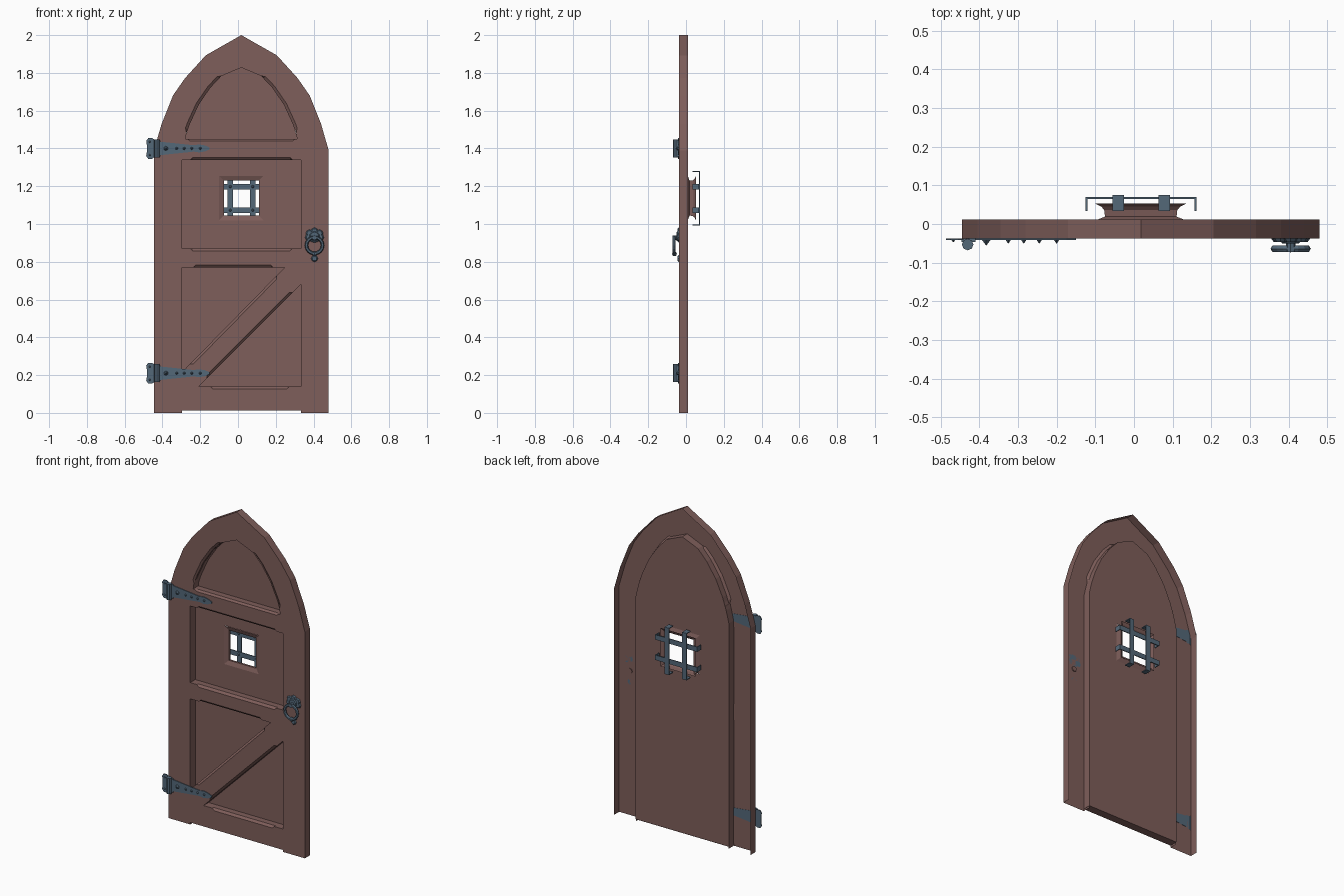
import bpy, bmesh, math
from mathutils import Vector, Matrix

if "Cube" in bpy.data.objects:
    bpy.data.objects.remove(bpy.data.objects["Cube"])

CX = 0.0175            # door centre line
FRONT, BACK = -0.038, 0.011


def material(name, col):
    m = bpy.data.materials.new(name)
    m.diffuse_color = (*col, 1)
    m.use_nodes = True
    m.node_tree.nodes["Principled BSDF"].inputs["Base Color"].default_value = m.diffuse_color
    return m


WOOD = material("brown_wood", (0.21, 0.112, 0.103))
IRON = material("blue_grey_iron", (0.088, 0.138, 0.19))


def finish(bm, name, mat, smooth=False, recalc=True):
    if recalc:
        bmesh.ops.recalc_face_normals(bm, faces=bm.faces[:])
    me = bpy.data.meshes.new(name)
    bm.to_mesh(me)
    bm.free()
    me.materials.append(mat)
    ob = bpy.data.objects.new(name, me)
    bpy.context.collection.objects.link(ob)
    if smooth:
        for p in me.polygons:
            p.use_smooth = True
    return ob


def loop(bm, pts, y):
    return [bm.verts.new((p[0], y, p[1])) for p in pts]


def ring_edges(bm, vs):
    return [bm.edges.new((vs[i], vs[(i + 1) % len(vs)])) for i in range(len(vs))]


def bridge(bm, a, b, skip=lambda p, q: False):
    n = len(a)
    for i in range(n):
        j = (i + 1) % n
        if not skip(a[i].co, a[j].co):
            bm.faces.new((a[i], a[j], b[j], b[i]))


def fill(bm, edges, facing):
    r = bmesh.ops.triangle_fill(bm, use_beauty=True, use_dissolve=False,
                                edges=edges, normal=(0, facing, 0))
    fs = [f for f in r["geom"] if isinstance(f, bmesh.types.BMFace)]
    for f in fs:
        f.normal_update()
        if f.normal.y * facing < 0:
            f.normal_flip()


def chamfered(pts, edges, m=0.06, w=0.013):
    """Counter-clockwise opening; listed edges get a stopped chamfer: (x, z, dx, dz)."""
    out = []
    for i, p in enumerate(pts):
        out.append((*p, 0, 0))
        if i in edges:
            a, b = Vector(p), Vector(pts[(i + 1) % len(pts)])
            d = (b - a).normalized()
            n = Vector((d.y, -d.x)) * w
            for q, s in ((a + d * m, 0), (a + d * (m + w), 1),
                         (b - d * (m + w), 1), (b - d * m, 0)):
                out.append((q.x, q.y, n.x * s, n.y * s))
    return out


def arch(half, bottom):
    """Mirror the right half of an arch; last point is the apex."""
    right = [(CX + x, z) for x, z in half]
    left = [(CX - x, z) for x, z in half[-2::-1]]
    return bottom[len(bottom) // 2:] + right + left + bottom[:len(bottom) // 2]


OUTER = [(0.4625, 1.39), (0.422, 1.53), (0.362, 1.68), (0.298, 1.772), (0.188, 1.893), (0, 2.0)]
INNER = [(0.315, 1.38), (0.297, 1.455), (0.272, 1.53), (0.226, 1.63), (0.165, 1.72),
         (0.106, 1.783), (0, 1.828)]
L, R = CX - 0.315, CX + 0.315

# ---- door frame: open-backed shell with stiles, rails and brace
outer = arch(OUTER, [(CX - 0.4625, 0), (L, 0), (L, 0.012), (R, 0.012), (R, 0), (CX + 0.4625, 0)])
holes = [
    chamfered([(L, 0.87), (R, 0.87), (R, 1.34), (L, 1.34)], {0, 2}, 0.045),
    chamfered([(L, 0.215), (0.247, 0.77), (L, 0.77)], {0, 1}, 0.06),
    chamfered([(-0.207, 0.14), (R, 0.14), (R, 0.68)], {0, 2}, 0.06),
]
# arched top opening, chamfer following the curve and the sill
top = chamfered([(CX - 0.295, 1.45), (CX + 0.295, 1.45)], {0}, 0.012, 0.01)
half = [(0.29, 1.485, 0, 0), (0.282, 1.503, 0.014, 0.004), (0.272, 1.53, 0.014, 0.005),
        (0.226, 1.63, 0.013, 0.008), (0.165, 1.72, 0.011, 0.01), (0.118, 1.77, 0.009, 0.011),
        (0.106, 1.783, 0, 0)]
top += [(CX + x, z, dx, dz) for x, z, dx, dz in half] + [(CX, 1.828, 0, 0)]
top += [(CX - x, z, -dx, dz) for x, z, dx, dz in half[::-1]]
holes.append(top)

bm = bmesh.new()
of, ob_ = loop(bm, outer, FRONT), loop(bm, outer, BACK)
edges = ring_edges(bm, of)
bridge(bm, ob_, of, lambda p, q: p.z < 0.005 and q.z < 0.005)
for h in holes:
    f = loop(bm, [(x + dx, z + dz) for x, z, dx, dz in h], FRONT)
    mid, bk = loop(bm, h, FRONT + 0.012), loop(bm, h, BACK)
    edges += ring_edges(bm, f)
    bridge(bm, f, mid)
    bridge(bm, mid, bk)
fill(bm, edges, -1)
finish(bm, "door_frame", WOOD, recalc=False)

# ---- back panel: one sheet behind all openings, with side walls and window hole
WZ, WIDE, NARROW = 1.137, 0.118, 0.0925


def square(h):
    return [(CX - h, WZ - h), (CX + h, WZ - h), (CX + h, WZ + h), (CX - h, WZ + h)]


bm = bmesh.new()
pts = arch([(x + 0.001 if x else 0, z + 0.001) for x, z in INNER],
           [(L - 0.001, 0.013), (R + 0.001, 0.013)])
pb, pf = loop(bm, pts, BACK), loop(bm, pts, FRONT + 0.002)
bridge(bm, pf, pb)
fill(bm, ring_edges(bm, loop(bm, square(WIDE), BACK)) +
     [e for e in bm.edges if all(v in pb for v in e.verts)], 1)
finish(bm, "back_panel", WOOD, recalc=False)

# ---- window surround: waisted square tunnel
bm = bmesh.new()
rings = [loop(bm, square(h), y) for h, y in
         ((WIDE, BACK - 0.002), (NARROW, 0.019), (NARROW + 0.002, 0.036), (0.102, 0.045), (WIDE, 0.053))]
for a, b in zip(rings, rings[1:]):
    bridge(bm, a, b)
finish(bm, "window_surround", WOOD)


# ---- shared part builders
def add_box(bm, lo, hi):
    c = [(a + b) / 2 for a, b in zip(lo, hi)]
    s = [b - a for a, b in zip(lo, hi)]
    bmesh.ops.create_cube(bm, size=1, matrix=Matrix.Translation(c) @ Matrix.Diagonal((*s, 1)))


def add_cone(bm, x, y0, y1, z, r0, r1, n=8):
    """Cone or disc along y, radius r0 at y0 and r1 at y1."""
    m = Matrix.Translation((x, (y0 + y1) / 2, z)) @ Matrix.Rotation(-math.pi / 2, 4, 'X')
    bmesh.ops.create_cone(bm, cap_ends=True, segments=n, radius1=r0, radius2=r1,
                          depth=y1 - y0, matrix=m)


def add_plate(bm, pts, y0, y1):
    a, b = loop(bm, pts, y0), loop(bm, pts, y1)
    bridge(bm, a, b)
    bm.faces.new(a)
    bm.faces.new(b)


# ---- window grille: bent flat bars with rivets
bm = bmesh.new()
VX, HZ, W, T = (-0.041, 0.078), (1.073, 1.198), 0.015, 0.005
for x in VX:
    add_box(bm, (x - W, 0.07, 0.992), (x + W, 0.075, 1.28))
    for z in (0.992, 1.28 - T):
        add_box(bm, (x - W, 0.034, z), (x + W, 0.07, z + T))
for z in HZ:
    add_box(bm, (-0.125, 0.065, z - W), (0.162, 0.07, z + W))
    for x in (-0.125, 0.162 - T):
        add_box(bm, (x, 0.034, z - W), (x + T, 0.065, z + W))
    for x in VX:
        add_cone(bm, x, 0.06, 0.065, z, 0.004, 0.008, 6)
finish(bm, "window_grille", IRON)

# ---- strap hinges
STRAP = [(-0.415, 0.036), (-0.33, 0.027), (-0.235, 0.017), (-0.205, 0.021), (-0.175, 0.016), (-0.15, 0.005)]
LEAF = [(-0.44, 0.045), (-0.455, 0.055), (-0.475, 0.055), (-0.486, 0.04), (-0.482, 0.015)]
for name, hz in (("upper", 1.4), ("lower", 0.21)):
    bm = bmesh.new()
    for shape in (STRAP, LEAF):
        pts = [(x, hz + z) for x, z in shape] + [(x, hz - z) for x, z in shape[::-1]]
        add_plate(bm, pts, FRONT - 0.004, FRONT + 0.001)
    add_box(bm, (-0.446, FRONT - 0.008, hz - 0.042), (-0.41, FRONT, hz + 0.042))
    bmesh.ops.create_cone(bm, cap_ends=True, segments=8, radius1=0.015, radius2=0.015,
                          depth=0.095, matrix=Matrix.Translation((-0.43, -0.053, hz)))
    for x, r in ((-0.382, 0.013), (-0.325, 0.008), (-0.285, 0.008), (-0.245, 0.008), (-0.2, 0.008)):
        add_cone(bm, x, FRONT - 0.004 - r, FRONT - 0.003, hz, 0.001, r, 6)
    for z in (-0.035, 0.035):
        add_cone(bm, -0.467, FRONT - 0.009, FRONT - 0.003, hz + z, 0.001, 0.006, 6)
    finish(bm, name + "_hinge", IRON)

# ---- ring handle: lobed rosette, boss, ring and striker
HX = 0.405
bm = bmesh.new()
for i in range(5):
    a = math.radians(-20 + 55 * i)
    add_cone(bm, HX + 0.032 * math.cos(a), FRONT - 0.008, FRONT, 0.937 + 0.024 * math.sin(a), 0.014, 0.02)
add_cone(bm, HX, FRONT - 0.013, FRONT, 0.935, 0.022, 0.034, 10)
add_cone(bm, HX, FRONT - 0.034, FRONT - 0.012, 0.928, 0.012, 0.012)
add_cone(bm, HX, FRONT - 0.007, FRONT, 0.817, 0.012, 0.018)
finish(bm, "handle_rosette", IRON)

bpy.ops.mesh.primitive_torus_add(location=(HX, -0.064, 0.887), rotation=(math.pi / 2, 0, 0),
                                 major_radius=0.043, minor_radius=0.009,
                                 major_segments=16, minor_segments=6)
ring = bpy.context.object
ring.name = "handle_ring"
ring.data.materials.append(IRON)
bm = bmesh.new()
bmesh.ops.create_uvsphere(bm, u_segments=8, v_segments=6, radius=0.0125,
                          matrix=Matrix.Translation((HX, -0.061, 0.842)))
finish(bm, "ring_knob", IRON)

# ---- spindle plug seen on the inside of the stile
bm = bmesh.new()
add_cone(bm, HX, FRONT + 0.001, FRONT + 0.006, 0.885, 0.016, 0.016)
finish(bm, "spindle_plug", WOOD)
